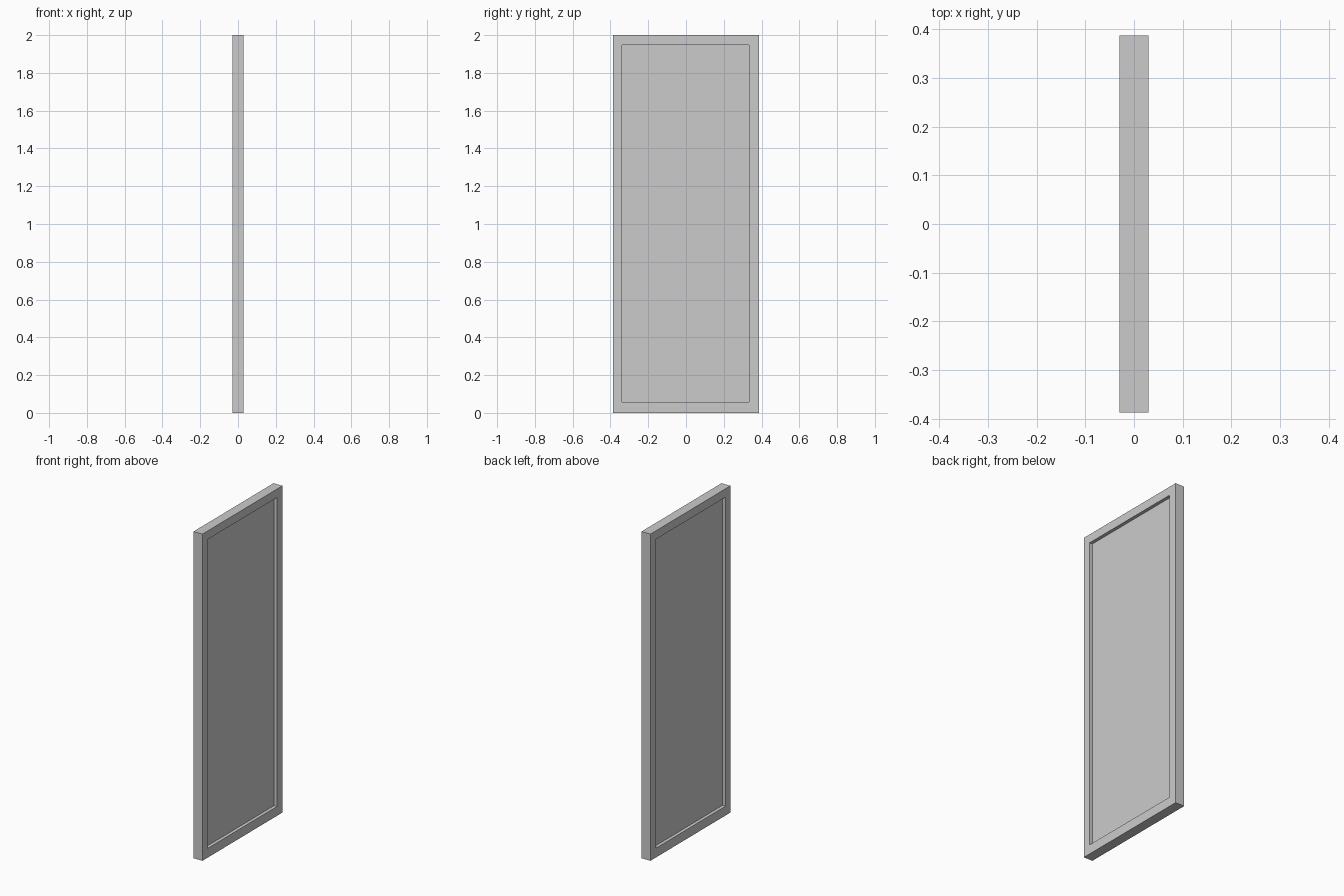
import bpy, bmesh

if "Cube" in bpy.data.objects:
    bpy.data.objects.remove(bpy.data.objects["Cube"])

Y, Z, T = 0.387, 2.0, 0.03              # half width, height, half thickness
Y0, Y1, Z0, Z1 = -0.34, 0.334, 0.057, 1.948   # panel opening
P = 0.01                                # half thickness of the panel


def make_object(name, bm):
    bmesh.ops.recalc_face_normals(bm, faces=bm.faces)
    mesh = bpy.data.meshes.new(name)
    bm.to_mesh(mesh)
    bm.free()
    ob = bpy.data.objects.new(name, mesh)
    bpy.context.collection.objects.link(ob)
    return ob


def rect(bm, x, y0, y1, z0, z1):
    return [bm.verts.new((x, y, z)) for y, z in
            ((y0, z0), (y1, z0), (y1, z1), (y0, z1))]


# Outer frame and recessed panel: one closed shell, stepped in on both sides
bm = bmesh.new()
loops = [rect(bm, -P, Y0, Y1, Z0, Z1),
         rect(bm, -T, Y0, Y1, Z0, Z1),
         rect(bm, -T, -Y, Y, 0, Z),
         rect(bm, T, -Y, Y, 0, Z),
         rect(bm, T, Y0, Y1, Z0, Z1),
         rect(bm, P, Y0, Y1, Z0, Z1)]
for a, b in zip(loops, loops[1:]):
    for i in range(4):
        j = (i + 1) % 4
        bm.faces.new((a[i], a[j], b[j], b[i]))
bm.faces.new(loops[0])
bm.faces.new(loops[-1])
make_object("framed_door_panel", bm)
